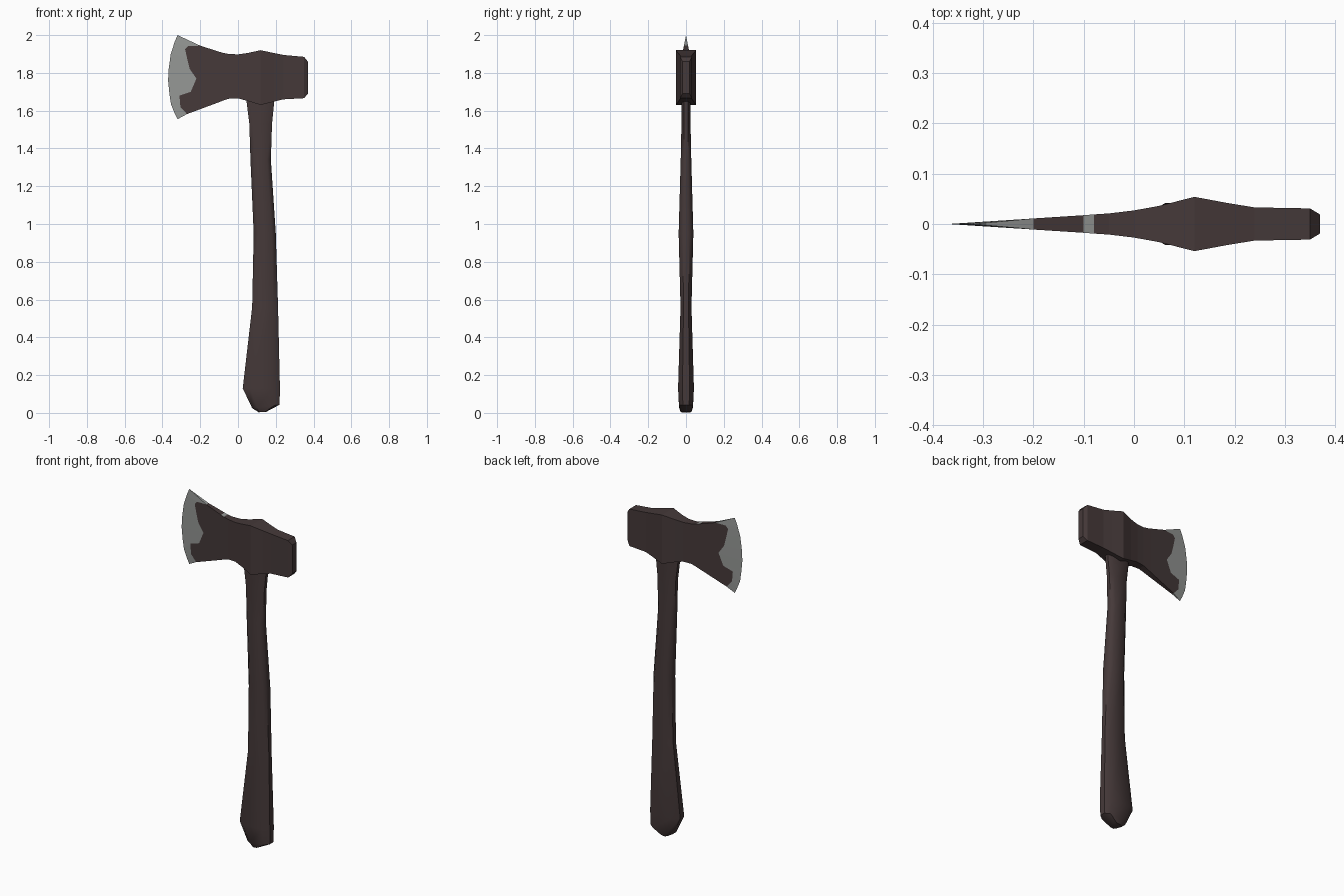
import bpy, bmesh, math

if "Cube" in bpy.data.objects:
    bpy.data.objects.remove(bpy.data.objects["Cube"])


def material(name, rgb):
    m = bpy.data.materials.new(name)
    m.diffuse_color = (*rgb, 1)
    m.use_nodes = True
    m.node_tree.nodes["Principled BSDF"].inputs["Base Color"].default_value = m.diffuse_color
    return m


brown = material("dark brown", (0.06, 0.041, 0.041))
steel = material("bare steel", (0.30, 0.31, 0.30))


def finish(bm, name, smooth=None):
    bmesh.ops.remove_doubles(bm, verts=bm.verts, dist=1e-5)
    bmesh.ops.recalc_face_normals(bm, faces=bm.faces)
    me = bpy.data.meshes.new(name)
    bm.to_mesh(me)
    bm.free()
    me.materials.append(brown)
    me.materials.append(steel)
    ob = bpy.data.objects.new(name, me)
    bpy.context.collection.objects.link(ob)
    if smooth:
        bpy.context.view_layer.objects.active = ob
        ob.select_set(True)
        bpy.ops.object.shade_smooth_by_angle(angle=math.radians(smooth))
        ob.select_set(False)
    return ob


# Axe head: columns of (x, z) points running from cutting edge to poll
edge = [(-.32, 1.555), (-.337, 1.59), (-.355, 1.635), (-.363, 1.69), (-.37, 1.76),
        (-.367, 1.82), (-.356, 1.90), (-.343, 1.94), (-.337, 1.96), (-.32, 2.0)]
paint = [(-.27, 1.582), (-.305, 1.62), (-.31, 1.68), (-.25, 1.70), (-.22, 1.77),
         (-.255, 1.82), (-.27, 1.88), (-.28, 1.925), (-.265, 1.942), (-.20, 1.944)]
rows = [0, .1, .23, .34, .53, .68, .83, .93, .97, 1]
# x, bottom z, top z, half thickness
stations = [(-.10, 1.645, 1.912, .0175), (-.08, 1.653, 1.906, .019),
            (-.05, 1.663, 1.90, .021), (0, 1.665, 1.898, .027),
            (.05, 1.652, 1.905, .036), (.12, 1.63, 1.92, .054), (.19, 1.648, 1.905, .041),
            (.24, 1.66, 1.895, .033), (.35, 1.666, 1.885, .031), (.37, 1.69, 1.86, .019)]

columns = [[(x, 0, z) for x, z in edge],
           [(x, .0175 * (x + .37) / .27, z) for x, z in paint]]
columns += [[(x, y, lo + (hi - lo) * t) for t in rows] for x, lo, hi, y in stations]

bm = bmesh.new()
n = len(rows)
sides = [[[bm.verts.new((x, s * y, z)) for x, y, z in col] for col in columns] for s in (-1, 1)]
for c in range(len(columns) - 1):
    bare = 1 if c == 0 else 0
    for side in sides:
        a, b = side[c], side[c + 1]
        for r in range(n - 1):
            bm.faces.new((a[r], b[r], b[r + 1], a[r + 1])).material_index = bare
    # top and bottom strips, with one worn patch on top
    for r in (0, n - 1):
        f = bm.faces.new((sides[0][c][r], sides[0][c + 1][r], sides[1][c + 1][r], sides[1][c][r]))
        f.material_index = 1 if bare or (c == 2 and r) else 0
# flat poll
bm.faces.new([v for v in sides[0][-1]] + [v for v in reversed(sides[1][-1])])
finish(bm, "axe_head")

# Handle: left (x, z), right (x, z), half thickness, lofted with eight sides
sections = [((.11, .003), (.15, .006), .028),
            ((.075, .025), (.22, .043), .037),
            ((.025, .13), (.222, .13), .042),
            ((.075, .56), (.212, .56), .029),
            ((.083, .95), (.20, .95), .039),
            ((.066, 1.34), (.174, 1.34), .028),
            ((.060, 1.53), (.180, 1.53), .024),
            ((.045, 1.65), (.192, 1.65), .023),
            ((.045, 1.72), (.192, 1.72), .023)]
ring = [(1, .45), (.62, 1), (-.62, 1), (-1, .45), (-1, -.45), (-.62, -1), (.62, -1), (1, -.45)]

bm = bmesh.new()
loops = []
for (x0, z0), (x1, z1), y in sections:
    loops.append([bm.verts.new((x0 + (x1 - x0) * (u + 1) / 2, v * y,
                                max(0, z0 + (z1 - z0) * (u + 1) / 2))) for u, v in ring])
for a, b in zip(loops, loops[1:]):
    for i in range(8):
        j = (i + 1) % 8
        bm.faces.new((a[i], a[j], b[j], b[i]))
bm.faces.new(loops[0])
bm.faces.new(loops[-1])
finish(bm, "handle", 50)
